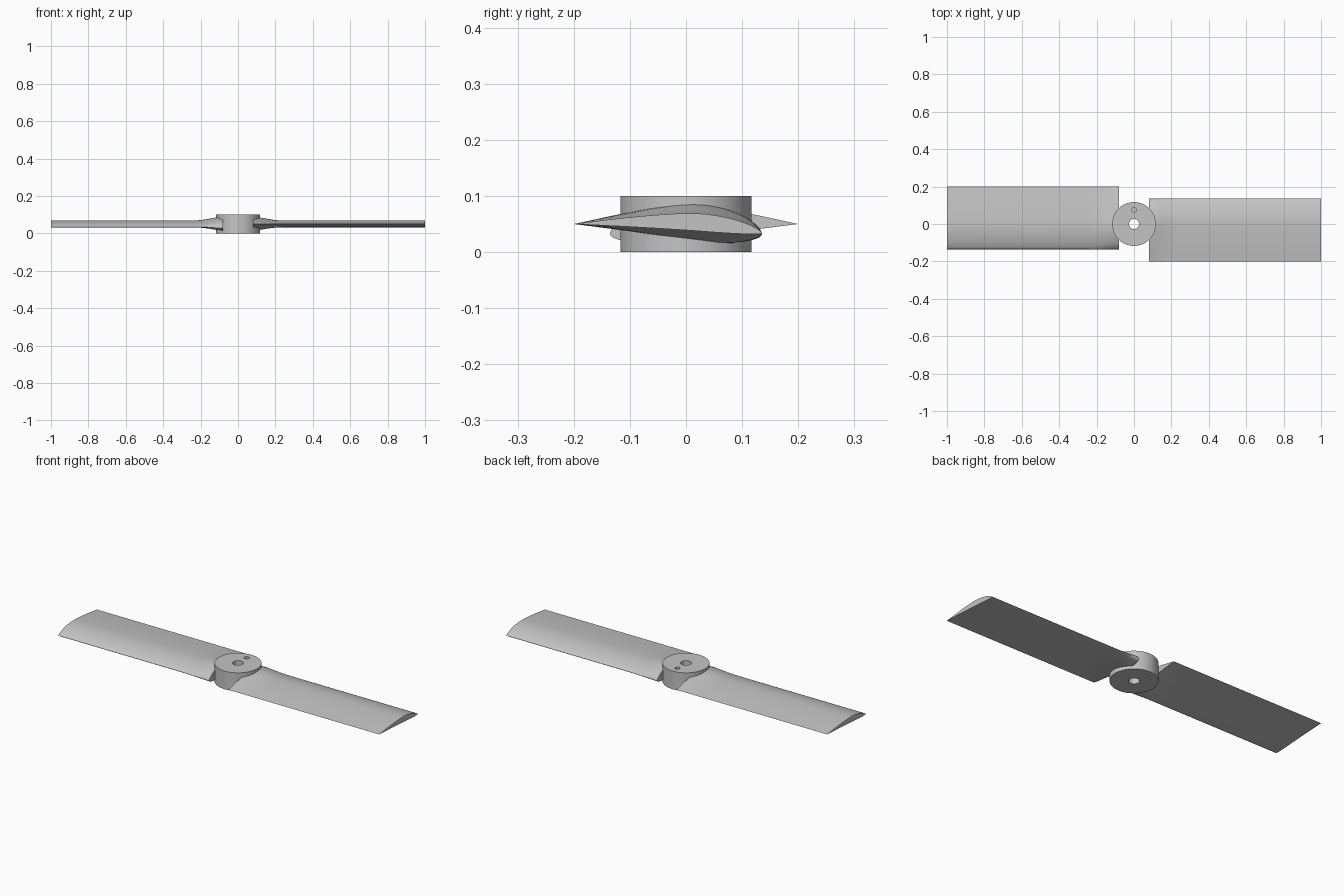
import bpy, bmesh, math
from mathutils import Matrix, Vector

cube = bpy.data.objects.get("Cube")
if cube:
    bpy.data.objects.remove(cube, do_unlink=True)

grey = bpy.data.materials.new("light grey plastic")
grey.use_nodes = True
colour = (0.55, 0.55, 0.55, 1)
grey.diffuse_color = colour
grey.node_tree.nodes["Principled BSDF"].inputs["Base Color"].default_value = colour


def add_object(name, bm):
    bmesh.ops.recalc_face_normals(bm, faces=bm.faces)
    mesh = bpy.data.meshes.new(name)
    bm.to_mesh(mesh)
    bm.free()
    mesh.materials.append(grey)
    obj = bpy.data.objects.new(name, mesh)
    bpy.context.collection.objects.link(obj)
    return obj


def cylinder(name, radius, z0, z1, y=0.0, sides=96):
    bm = bmesh.new()
    bmesh.ops.create_cone(bm, cap_ends=True, segments=sides, radius1=radius,
                          radius2=radius, depth=z1 - z0,
                          matrix=Matrix.Translation((0, y, (z0 + z1) / 2)))
    return add_object(name, bm)


def smooth(obj):
    bpy.ops.object.select_all(action='DESELECT')
    obj.select_set(True)
    bpy.context.view_layer.objects.active = obj
    bpy.ops.object.shade_smooth_by_angle(angle=math.radians(35))


def spline(points, steps=5):
    """Closed-form smooth curve through the given points."""
    p = [Vector(q) for q in points]
    p = [2 * p[0] - p[1]] + p + [2 * p[-1] - p[-2]]
    out = []
    for a, b, c, d in zip(p, p[1:], p[2:], p[3:]):
        for i in range(steps):
            t = i / steps
            out.append(0.5 * (2 * b + (c - a) * t + (2 * a - 5 * b + 4 * c - d) * t * t
                              + (3 * b - a - 3 * c + d) * t ** 3))
    return out + [p[-2]]


# Airfoil sections (y, z) from trailing edge over the top, round the nose and back
root_curve = spline([(-0.2, 0.05), (-0.1, 0.071), (0, 0.087), (0.06, 0.08),
                     (0.11, 0.06), (0.135, 0.035), (0.12, 0.022), (0.07, 0.016),
                     (0, 0.022), (-0.1, 0.037), (-0.2, 0.05)])
tip_curve = spline([(-0.2, 0.05), (-0.1, 0.062), (0, 0.069), (0.06, 0.064),
                    (0.11, 0.05), (0.135, 0.035), (0.12, 0.032), (0.07, 0.034),
                    (0, 0.039), (-0.1, 0.045), (-0.2, 0.05)])


# Blade lofted from the thick root to the constant outer section
def blade(name, turn):
    bm = bmesh.new()
    rings = []
    for x in [0.08 + 0.02 * i for i in range(9)] + [1.0]:
        t = min(1, max(0, (x - 0.08) / 0.15))
        t = t * t * (3 - 2 * t)
        rings.append([bm.verts.new((x, *a.lerp(b, t)))
                      for a, b in zip(root_curve[:-1], tip_curve[:-1])])
    for r, s in zip(rings, rings[1:]):
        for i in range(len(r)):
            j = (i + 1) % len(r)
            bm.faces.new((r[i], r[j], s[j], s[i]))
    bm.faces.new(rings[0])
    bm.faces.new(rings[-1])
    bm.transform(Matrix.Rotation(turn, 4, 'Z'))
    smooth(add_object(name, bm))


blade("left_blade", 0)
blade("right_blade", math.pi)

# Hub with a through bore and a blind pin hole
hub = cylinder("hub", 0.117, 0, 0.1)
cutters = [cylinder("bore_cutter", 0.027, -0.05, 0.15, sides=48),
           cylinder("pin_hole_cutter", 0.013, 0.05, 0.15, y=0.075, sides=32)]
bpy.context.view_layer.objects.active = hub
for cutter in cutters:
    cutter.hide_render = True
    mod = hub.modifiers.new("hole", 'BOOLEAN')
    mod.operation = 'DIFFERENCE'
    mod.object = cutter
    bpy.ops.object.modifier_apply(modifier=mod.name)
    bpy.data.objects.remove(cutter, do_unlink=True)
smooth(hub)
